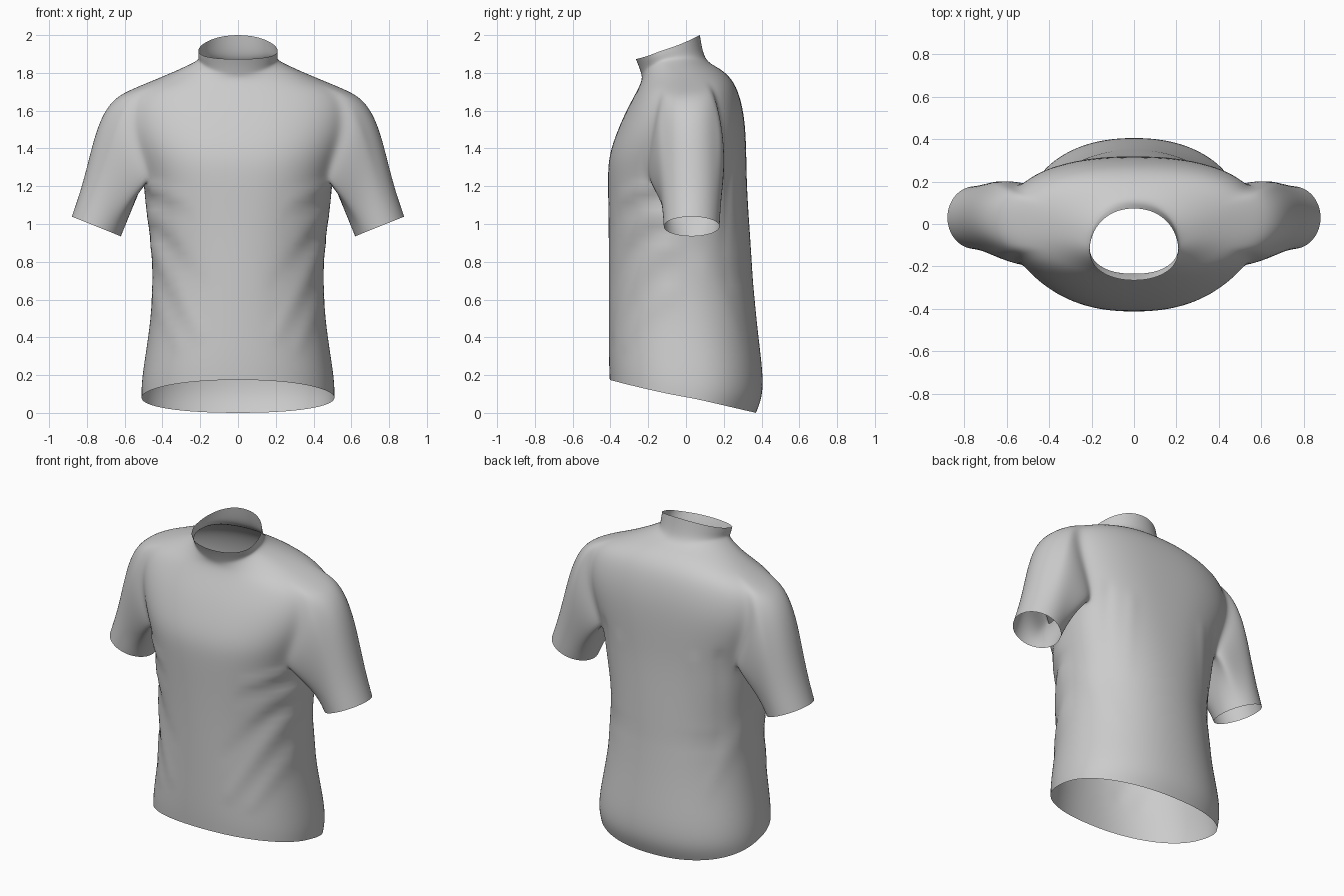
import bpy, bmesh, math
from mathutils import Vector

if "Cube" in bpy.data.objects:
    bpy.data.objects.remove(bpy.data.objects["Cube"])

N = 40  # points per ring

# front y, front z, back y, back z, half width, side y, side z, roundness
BODY = [
    (-.405, .175, .372, .000, .512, .02, .080, .91),
    (-.408, .240, .406, .085, .513, .03, .145, .91),
    (-.410, .330, .410, .200, .500, .03, .255, .92),
    (-.410, .480, .382, .420, .468, .01, .450, .94),
    (-.410, .680, .356, .680, .450, .00, .680, .95),
    (-.410, .900, .343, .900, .460, .00, .900, .93),
    (-.412, 1.08, .330, 1.08, .490, .01, 1.08, .90),
    (-.415, 1.23, .322, 1.23, .500, .02, 1.23, .85),
    (-.412, 1.36, .320, 1.38, .545, .03, 1.35, .82),
    (-.362, 1.50, .314, 1.53, .595, .03, 1.48, .80),
    (-.312, 1.61, .294, 1.65, .605, .02, 1.61, .82),
    (-.262, 1.70, .258, 1.75, .565, .01, 1.712, .85),
    (-.240, 1.745, .200, 1.81, .420, -.02, 1.768, .87),
    (-.234, 1.770, .150, 1.838, .300, -.06, 1.820, .90),
    (-.235, 1.787, .118, 1.858, .217, -.10, 1.860, .93),
    # stand-up collar
    (-.240, 1.805, .096, 1.890, .208, -.11, 1.875, .95),
    (-.252, 1.840, .083, 1.945, .211, -.12, 1.895, .95),
    (-.266, 1.873, .074, 2.000, .210, -.13, 1.918, .95),
]


def ring(row):
    """Rounded cross-section that bends smoothly front to back."""
    yf, zf, yb, zb, w, ys, zs, e = row
    pts = []
    for i in range(N):
        a = 2 * math.pi * i / N
        c, s = math.cos(a), math.sin(a)
        x = math.copysign(w * abs(c) ** e, c) if abs(c) > 1e-6 else 0
        y = ys + ((yb if s > 0 else yf) - ys) * abs(s) ** e
        z = zs + (zb - zf) / 2 * s + ((zb + zf) / 2 - zs) * s * s
        pts.append(Vector((x, y, z)))
    return pts


# Torso and collar, with armholes left open
LOW, HIGH, HALF = 7, 11, 3


def armhole(r, i):
    return LOW <= r < HIGH and any((i - c + HALF) % N < 2 * HALF for c in (0, N // 2))


bm = bmesh.new()
grid = [[bm.verts.new(p) for p in ring(row)] for row in BODY]
for r in range(len(BODY) - 1):
    for i in range(N):
        if not armhole(r, i):
            j = (i + 1) % N
            bm.faces.new((grid[r][i], grid[r][j], grid[r + 1][j], grid[r + 1][i]))

# Sleeves curve from each armhole down to a round cuff
STEPS = 7
for side in (1, -1):
    def col(k):  # k < 0 is the front, k > 0 the back
        return k % N if side > 0 else (N // 2 - k) % N
    keys = [(HIGH, k) for k in range(0, HALF)]
    keys += [(r, HALF) for r in range(HIGH, LOW, -1)]
    keys += [(LOW, k) for k in range(HALF, -HALF, -1)]
    keys += [(r, -HALF) for r in range(LOW, HIGH)]
    keys += [(HIGH, k) for k in range(-HALF, 0)]
    loop = [grid[r][col(k)] for r, k in keys]
    n = len(loop)
    rows = [loop] + [[] for _ in range(STEPS)]
    for i, v in enumerate(loop):
        a = 2 * math.pi * i / n
        c, s = math.cos(a), math.sin(a)
        f = (c + 1) / 2  # 1 on the shoulder, 0 under the arm
        p0 = Vector((abs(v.co.x), v.co.y, v.co.z))
        p3 = Vector((.75 + .132 * c, .03 + .15 * s, .987 + .053 * c))
        p1 = p0 + Vector((.02 + .20 * f, .05 * max(s, 0), -.05 - .01 * f))
        p2 = p3 + Vector((-.375, .03 * s, .927)) * (.10 + .24 * f)
        for t in range(1, STEPS + 1):
            u = t / STEPS
            w = 1 - u
            p = p0 * w**3 + p1 * 3 * w * w * u + p2 * 3 * w * u * u + p3 * u**3
            rows[t].append(bm.verts.new((p.x * side, p.y, p.z)))
    for t in range(STEPS):
        for i in range(n):
            j = (i + 1) % n
            bm.faces.new((rows[t][i], rows[t][j], rows[t + 1][j], rows[t + 1][i]))

# Smooth the cloth
bmesh.ops.recalc_face_normals(bm, faces=bm.faces)
me = bpy.data.meshes.new("jersey_shirt")
bm.to_mesh(me)
bm.free()
shirt = bpy.data.objects.new("jersey_shirt", me)
bpy.context.collection.objects.link(shirt)
bpy.context.view_layer.objects.active = shirt
mod = shirt.modifiers.new("smooth", 'SUBSURF')
mod.levels = mod.render_levels = 2
bpy.ops.object.modifier_apply(modifier=mod.name)
for p in shirt.data.polygons:
    p.use_smooth = True

# Cloth folds: front(-1)/back(1), start x z, end x z, width, height
FOLDS = [
    (-1, .46, .90, .20, .42, .035, .012),
    (-1, .42, .95, .18, .66, .040, -.009),
    (-1, .46, .66, .32, .36, .032, .010),
    (-1, .47, 1.20, .28, 1.14, .025, .010),
    (-1, .47, 1.13, .26, 1.04, .025, -.010),
    (-1, .47, 1.04, .30, .92, .025, .009),
    (1, .40, 1.30, .38, .75, .030, -.007),
    (1, .26, 1.25, .28, .80, .035, .004),
    (1, .36, .72, .00, .70, .025, -.006),
    (1, .46, .80, .34, .45, .030, .006),
]
for v in shirt.data.vertices:
    x, y, z = abs(v.co.x), v.co.y, v.co.z
    if x > .53:
        continue
    push = 0
    for fb, ax, az, bx, bz, width, height in FOLDS:
        if fb * y < 0:
            continue
        dx, dz = bx - ax, bz - az
        u = ((x - ax) * dx + (z - az) * dz) / (dx * dx + dz * dz)
        k = min(max(u, 0), 1)
        d2 = (x - ax - k * dx) ** 2 + (z - az - k * dz) ** 2
        fade = min(1, abs(y) / .1) * (1 - .7 * k)
        push += height * math.exp(-d2 / width**2) * fade
    v.co += Vector((v.co.x, y, 0)).normalized() * push
